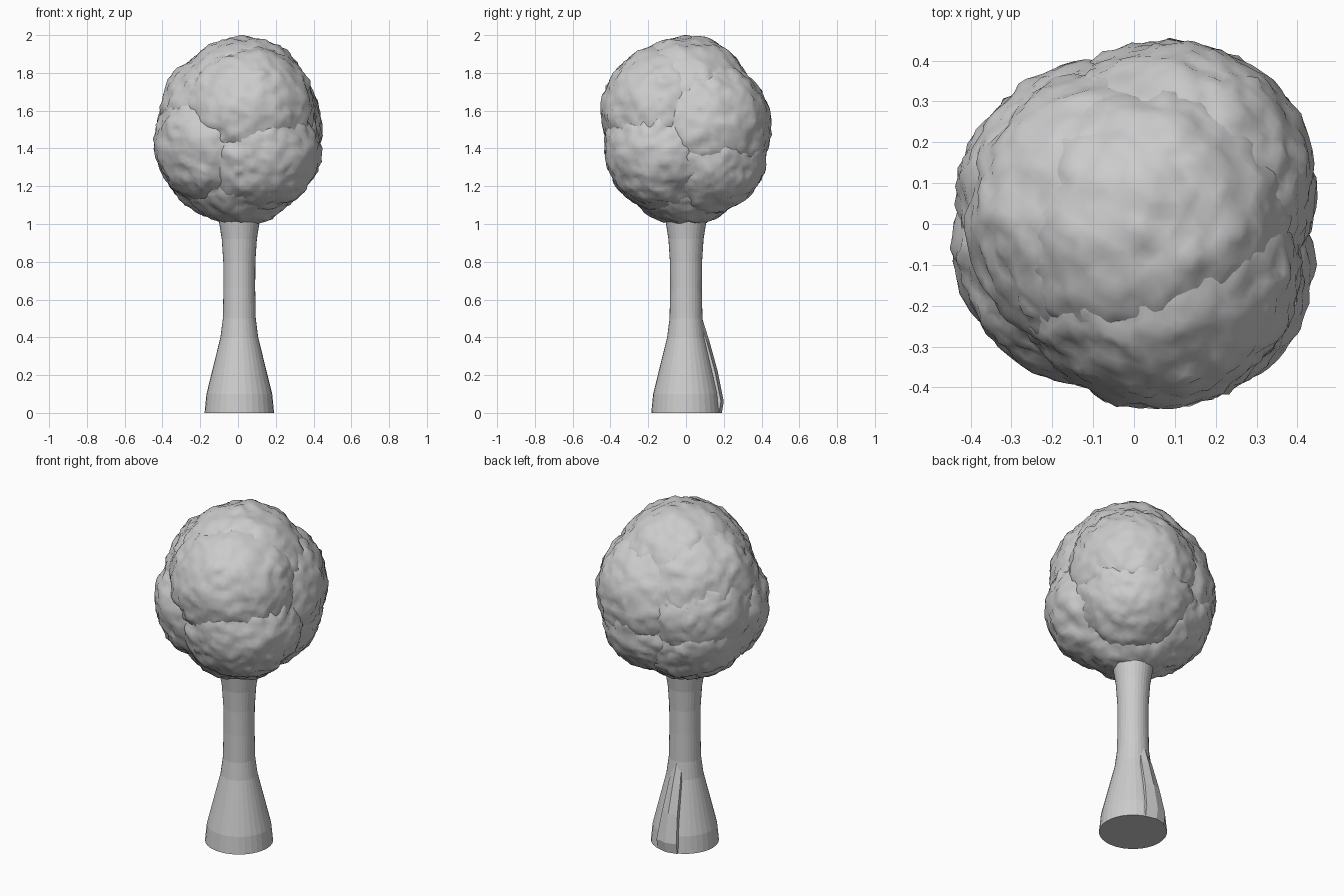
import bpy, bmesh, math
from mathutils import Vector, noise

if "Cube" in bpy.data.objects:
    bpy.data.objects.remove(bpy.data.objects["Cube"])


def make_object(name, bm, smooth):
    bmesh.ops.recalc_face_normals(bm, faces=bm.faces)
    mesh = bpy.data.meshes.new(name)
    bm.to_mesh(mesh)
    bm.free()
    for p in mesh.polygons:
        p.use_smooth = smooth
    obj = bpy.data.objects.new(name, mesh)
    bpy.context.collection.objects.link(obj)
    return obj


def loft(name, rings):
    """Skin a stack of equal-sized point rings and cap both ends."""
    bm = bmesh.new()
    loops = [[bm.verts.new(p) for p in ring] for ring in rings]
    n = len(loops[0])
    for a, b in zip(loops, loops[1:]):
        for i in range(n):
            j = (i + 1) % n
            bm.faces.new((a[i], a[j], b[j], b[i]))
    bm.faces.new(loops[0])
    bm.faces.new(loops[-1])
    return make_object(name, bm, False)


def foliage(name, centre, radius, seed):
    """Round leaf clump with lumpy, crinkled surface."""
    bm = bmesh.new()
    bmesh.ops.create_icosphere(bm, subdivisions=5, radius=1)
    shift = Vector((seed * 7.3, seed * 3.1, seed * 5.7))
    for v in bm.verts:
        d = v.co.normalized()
        p = d * radius + shift
        bump = 0.014 * noise.noise(p * 9) + 0.012 * noise.noise(p * 22)
        jag = noise.noise_vector(p * 40) * 0.007
        v.co = Vector(centre) + d * (radius + bump) + jag
    return make_object(name, bm, True)


# Trunk: flared base, narrow middle, slight flare into the crown
SIDES = 32
profile = [(0.184, 0), (0.174, 0.10), (0.137, 0.25), (0.100, 0.40), (0.087, 0.50),
           (0.084, 0.66), (0.085, 0.80), (0.093, 0.92), (0.109, 1.02), (0.12, 1.12)]
loft("trunk", [[(0.007 + r * math.cos(2 * math.pi * i / SIDES),
                 r * math.sin(2 * math.pi * i / SIDES), z) for i in range(SIDES)]
               for r, z in profile])

# Root ridge on the back of the trunk: half width, outer y, z
ridge = [(0.065, 0.190, 0), (0.065, 0.200, 0.06), (0.05, 0.168, 0.22),
         (0.038, 0.124, 0.38), (0.022, 0.086, 0.50)]
loft("root_ridge", [[(-w, y - 0.09, z), (w, y - 0.09, z), (w, y - 0.015, z),
                     (0, y, z), (-w, y - 0.015, z)] for w, y, z in ridge])

# Crown: overlapping leaf clumps
clumps = [
    ("top", (0.03, 0.00, 1.64), 0.355),
    ("upper_front", (0.055, -0.095, 1.59), 0.355),
    ("upper_left", (-0.05, 0.02, 1.57), 0.36),
    ("front_left", (-0.10, -0.05, 1.425), 0.338),
    ("front_right", (0.10, -0.10, 1.40), 0.335),
    ("back_right", (0.09, 0.095, 1.52), 0.355),
    ("lower_back_right", (0.085, 0.10, 1.38), 0.33),
    ("back_left", (-0.085, 0.05, 1.48), 0.345),
    ("lower_back_left", (-0.07, 0.05, 1.36), 0.33),
    ("bottom", (0.01, -0.01, 1.32), 0.328),
]
for i, (name, c, r) in enumerate(clumps):
    foliage("foliage_" + name, c, r, i + 1)
